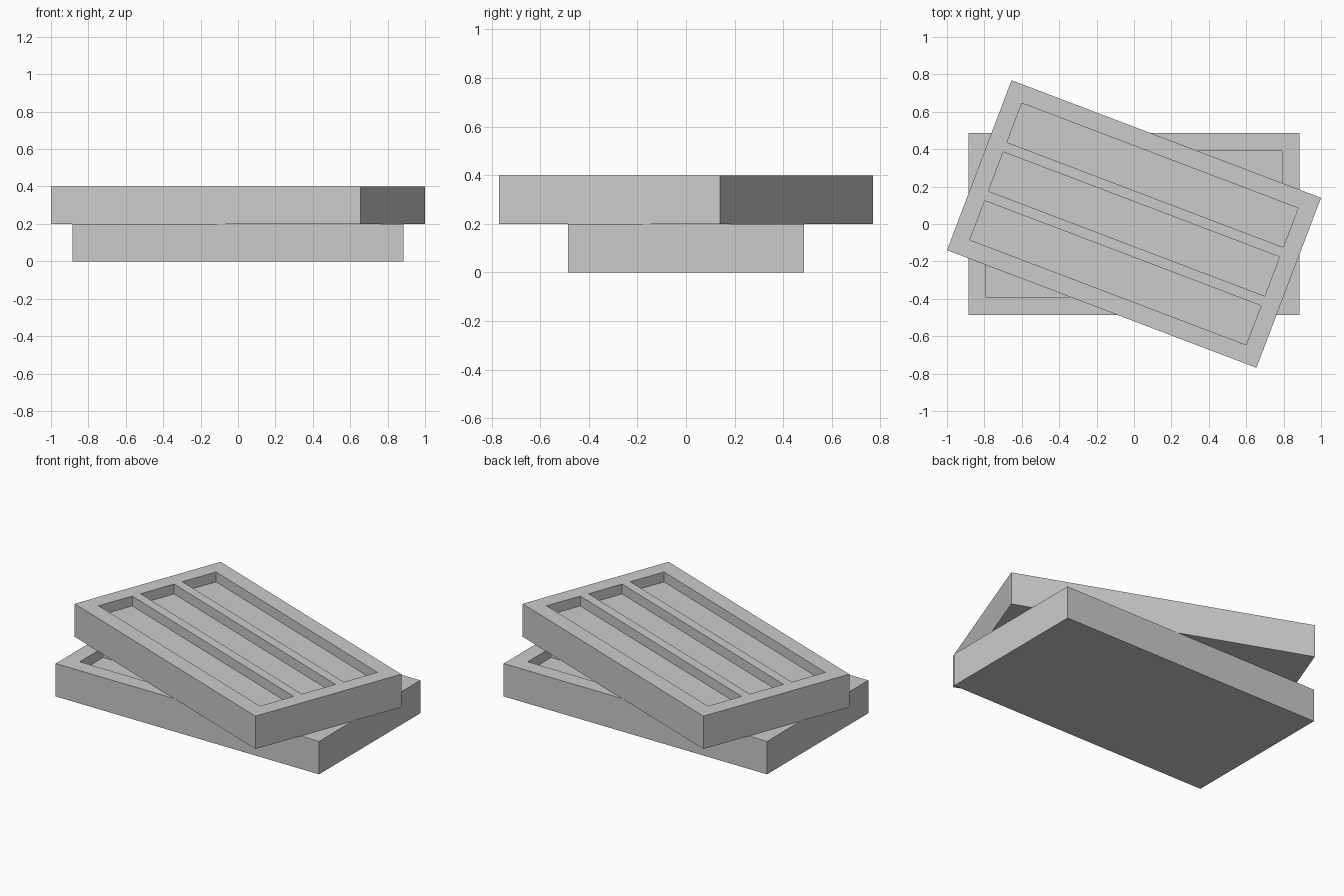
import bpy, bmesh, math

cube = bpy.data.objects.get("Cube")
if cube:
    bpy.data.objects.remove(cube, do_unlink=True)

LENGTH, WIDTH, HEIGHT = 1.77, 0.972, 0.2
RIM, DIVIDER, DEPTH, POCKETS = 0.095, 0.055, 0.06, 3

grey = bpy.data.materials.new("light grey")
grey.use_nodes = True
grey.diffuse_color = (0.6, 0.6, 0.6, 1)
grey.node_tree.nodes["Principled BSDF"].inputs["Base Color"].default_value = (0.6, 0.6, 0.6, 1)


def make_tray(name, base_z, angle):
    """Solid block with a row of long shallow pockets sunk into its top."""
    pocket = (WIDTH - 2 * RIM - (POCKETS - 1) * DIVIDER) / POCKETS
    xs = [-LENGTH / 2, -LENGTH / 2 + RIM, LENGTH / 2 - RIM, LENGTH / 2]
    ys = [-WIDTH / 2]
    y = -WIDTH / 2 + RIM
    for i in range(POCKETS):
        ys += [y, y + pocket]
        y += pocket + DIVIDER
    ys.append(WIDTH / 2)

    bm = bmesh.new()
    # Top surface as a grid of cells
    grid = [[bm.verts.new((x, y, HEIGHT)) for y in ys] for x in xs]
    wells = []
    for i in range(len(xs) - 1):
        for j in range(len(ys) - 1):
            face = bm.faces.new((grid[i][j], grid[i + 1][j],
                                 grid[i + 1][j + 1], grid[i][j + 1]))
            if i == 1 and j % 2 == 1:
                wells.append(face)

    # Outer walls and underside
    rim = [e for e in bm.edges if e.is_boundary]
    walls = bmesh.ops.extrude_edge_only(bm, edges=rim)["geom"]
    for v in walls:
        if isinstance(v, bmesh.types.BMVert):
            v.co.z = 0
    bmesh.ops.contextual_create(bm, geom=[e for e in walls if isinstance(e, bmesh.types.BMEdge)
                                          and all(v.co.z == 0 for v in e.verts)])

    # Sunken pockets
    for well in wells:
        floor = bmesh.ops.extrude_discrete_faces(bm, faces=[well])["faces"][0]
        for v in floor.verts:
            v.co.z -= DEPTH

    bmesh.ops.recalc_face_normals(bm, faces=bm.faces)
    mesh = bpy.data.meshes.new(name)
    bm.to_mesh(mesh)
    bm.free()
    mesh.materials.append(grey)
    tray = bpy.data.objects.new(name, mesh)
    tray.location.z = base_z
    tray.rotation_euler.z = angle
    bpy.context.collection.objects.link(tray)


# Two equal trays, the upper one turned across the lower one
make_tray("lower_tray", 0, 0)
make_tray("upper_tray", HEIGHT, math.radians(-20.8))
